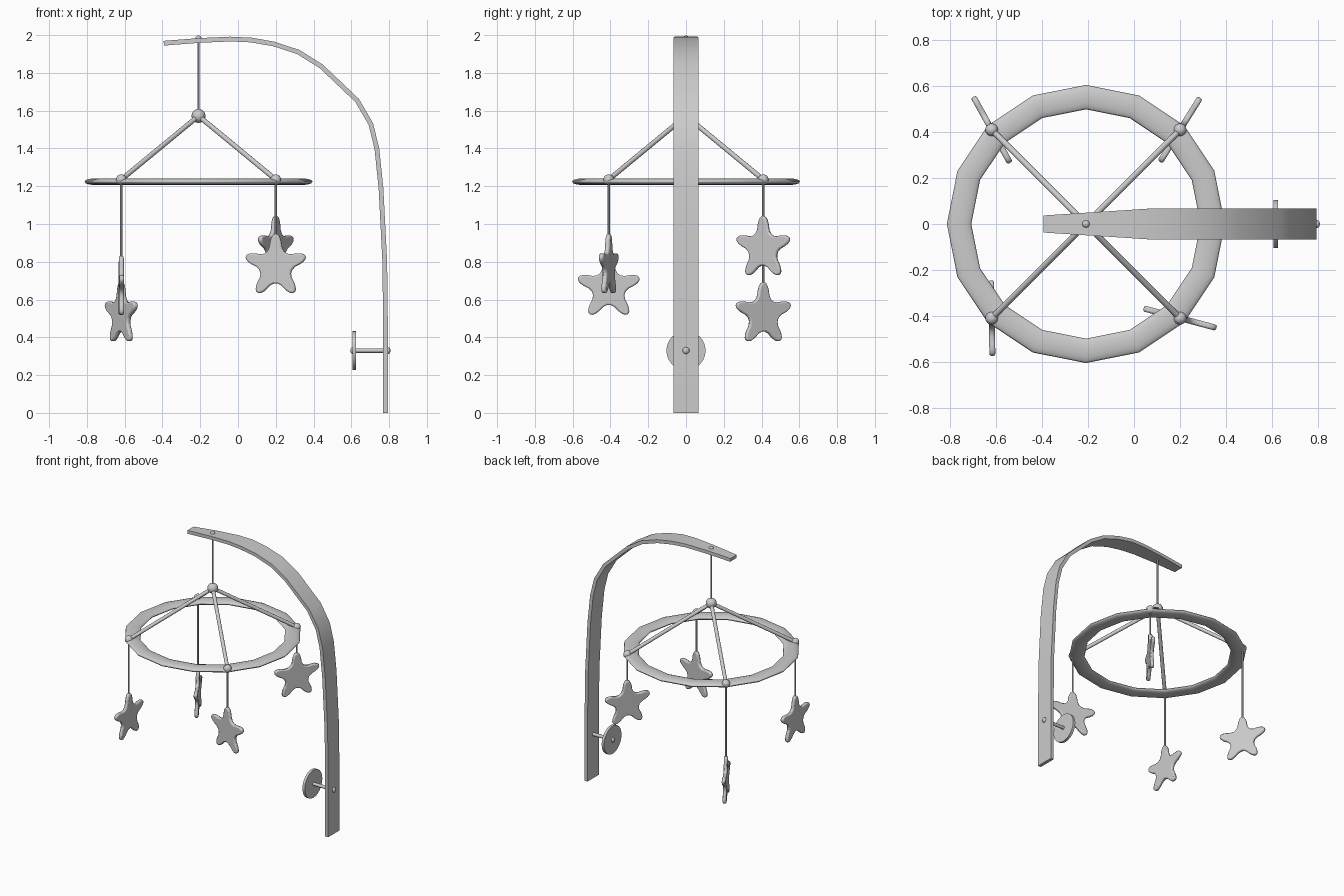
import bpy, bmesh, math
from mathutils import Vector

if "Cube" in bpy.data.objects:
    bpy.data.objects.remove(bpy.data.objects["Cube"])

CX, RING_Z, OFF = -0.209, 1.224, 0.409


def finish(ob, name, angle=35):
    ob.name = name
    bpy.ops.object.select_all(action='DESELECT')
    ob.select_set(True)
    bpy.context.view_layer.objects.active = ob
    bpy.ops.object.shade_smooth_by_angle(angle=math.radians(angle))
    return ob


def from_bmesh(bm, name, angle=35):
    bmesh.ops.recalc_face_normals(bm, faces=bm.faces)
    me = bpy.data.meshes.new(name)
    bm.to_mesh(me)
    bm.free()
    ob = bpy.data.objects.new(name, me)
    bpy.context.collection.objects.link(ob)
    return finish(ob, name, angle)


def rod(name, a, b, r, sides=12):
    a, b = Vector(a), Vector(b)
    bpy.ops.mesh.primitive_cylinder_add(vertices=sides, radius=r, depth=(b - a).length,
                                        location=(a + b) / 2)
    ob = bpy.context.object
    ob.rotation_euler = (b - a).to_track_quat('Z', 'Y').to_euler()
    return finish(ob, name)


def ball(name, loc, r, scale=(1, 1, 1)):
    bpy.ops.mesh.primitive_uv_sphere_add(segments=16, ring_count=10, radius=r, location=loc)
    bpy.context.object.scale = scale
    return finish(bpy.context.object, name)


# curved arm: flat strip swept along a path, tapering to the tip
path = [(.781, 0), (.781, .45), (.777, .8), (.757, 1.19), (.735, 1.4), (.703, 1.53),
        (.63, 1.655), (.44, 1.835), (.32, 1.91), (.19, 1.953), (.07, 1.974),
        (-.04, 1.979), (-.2, 1.972), (-.393, 1.957)]
pts = [Vector(p) for p in path]
bm = bmesh.new()
prev = None
for i, p in enumerate(pts):
    t = (pts[min(i + 1, len(pts) - 1)] - pts[max(i - 1, 0)]).normalized()
    n = Vector((t.y, -t.x)) * .0125
    w = .067 if p.x >= .07 else .067 - .03 * (.07 - p.x) / .463
    ring = [bm.verts.new((p.x + s * n.x, y, p.y + s * n.y))
            for s, y in ((1, -w), (1, w), (-1, w), (-1, -w))]
    if prev:
        for k in range(4):
            bm.faces.new((prev[k], prev[(k + 1) % 4], ring[(k + 1) % 4], ring[k]))
    else:
        bm.faces.new(ring)
    prev = ring
bm.faces.new(prev[::-1])
from_bmesh(bm, "curved_arm")

# clamp screw with round plate
rod("clamp_screw", (.605, 0, .33), (.80, 0, .33), .012)
rod("clamp_plate", (.607, 0, .33), (.626, 0, .33), .104, 24)
for x, nm in ((.608, "inner"), (.794, "outer")):
    ball("clamp_cap_" + nm, (x, 0, .33), .018, (.75, 1, 1))

# hanging cord, hub and top button
rod("main_cord", (CX, 0, 1.57), (CX, 0, 1.985), .006, 8)
ball("cord_button", (CX, 0, 1.985), .016, (1, 1, .8))
ball("hub", (CX, 0, 1.572), .037)

# flat ring, 16 sides with elliptical section
bpy.ops.mesh.primitive_torus_add(major_segments=16, minor_segments=12, major_radius=.551,
                                 minor_radius=.053, location=(CX, 0, RING_Z))
ob = bpy.context.object
ob.scale = (1, 1, .33)
finish(ob, "ring")


def star(name, loc, angle):
    # rounded five-point outline, corner-cut twice
    o = []
    for k in range(5):
        for d, r in ((-8, .172), (8, .172), (36, .07)):
            a = math.radians(90 + 72 * k + d)
            o.append(Vector((r * math.cos(a), r * math.sin(a))))
    for _ in range(2):
        o = [q for i, p in enumerate(o)
             for q in (p.lerp(o[(i + 1) % len(o)], .25), p.lerp(o[(i + 1) % len(o)], .75))]
    bm = bmesh.new()
    f = bm.faces.new([bm.verts.new((p.x, -.013, p.y)) for p in o])
    ext = bmesh.ops.extrude_face_region(bm, geom=[f])
    for v in ext['geom']:
        if isinstance(v, bmesh.types.BMVert):
            v.co.y = .013
    if not f.is_valid or len(bm.faces) < len(o) + 2:
        bm.faces.new([v for v in bm.verts if v.co.y < 0])
    ob = from_bmesh(bm, name, 40)
    ob.location = loc
    ob.rotation_euler.z = math.radians(angle)
    bev = ob.modifiers.new("soft_rim", 'BEVEL')
    bev.width, bev.segments = .008, 2
    bev.limit_method, bev.angle_limit = 'ANGLE', math.radians(60)


# four spokes, each with a knob, cord and star
for nm, sx, sy, top, ang in (("front_right", 1, -1, .945, -15), ("back_right", 1, 1, 1.04, 58),
                             ("front_left", -1, -1, .83, 91), ("back_left", -1, 1, .69, 119)):
    x, y = CX + sx * OFF, sy * OFF
    rod("spoke_" + nm, (CX, 0, 1.572), (x, y, 1.235), .013)
    ball("knob_" + nm, (x, y, 1.235), .028)
    rod("star_cord_" + nm, (x, y, top - .02), (x, y, 1.235), .006, 8)
    star("star_" + nm, (x, y, top - .169), ang)
